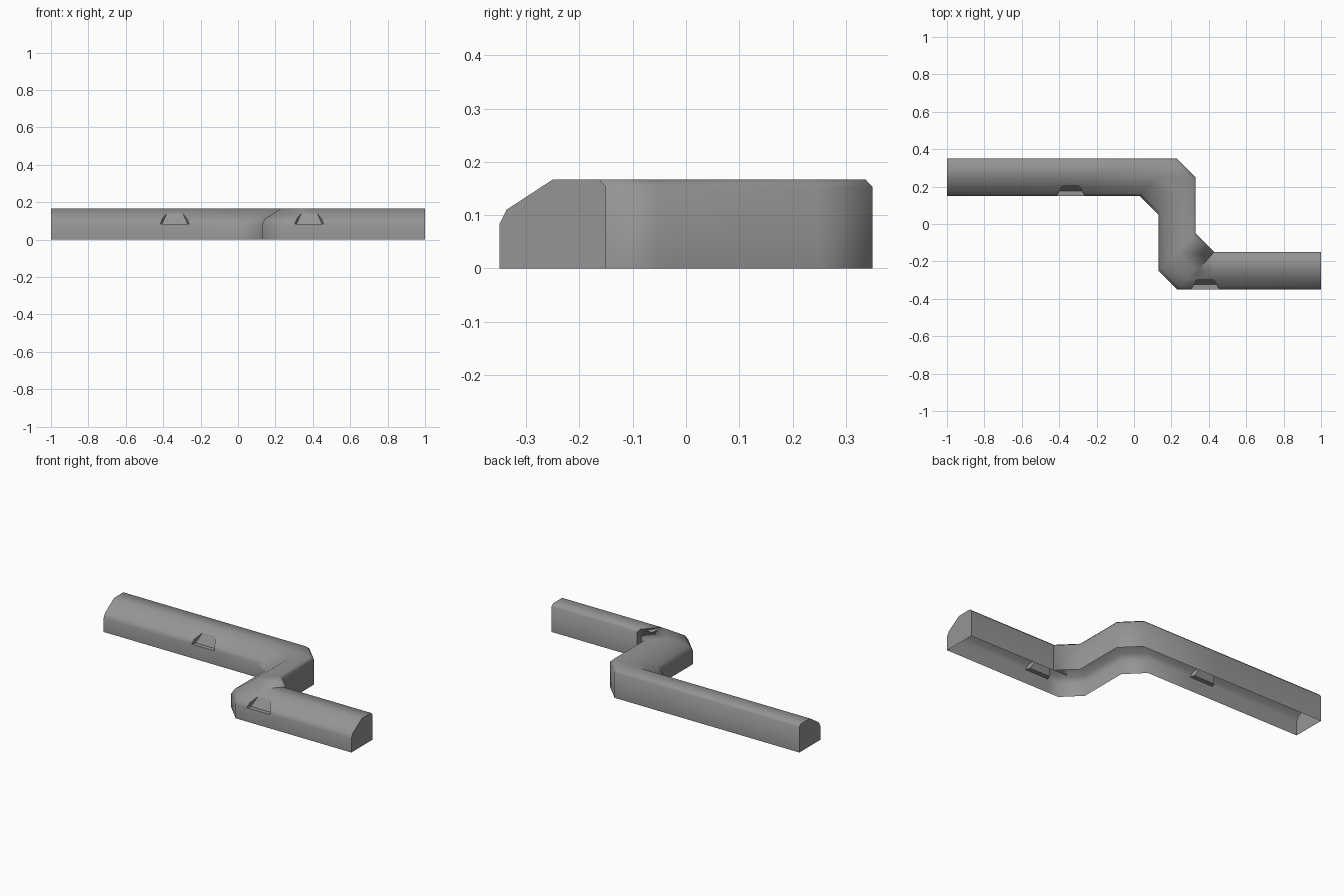
import bpy
import bmesh

default = bpy.data.objects.get("Cube")
if default:
    bpy.data.objects.remove(default, do_unlink=True)

# Material
grey = bpy.data.materials.new("plain_grey")
grey.use_nodes = True
colour = (0.3, 0.3, 0.3, 1.0)
grey.diffuse_color = colour
grey.node_tree.nodes["Principled BSDF"].inputs["Base Color"].default_value = colour

WIDTH = 0.2
# Cross-section from the front foot over the top to the back foot:
# fraction of the width, height, half width of a pocket at that point
PROFILE = [
    (0, 0, 0.077), (0, 0.083, 0.077), (0.065, 0.11, 0.068), (0.286, 0.139, 0.043),
    (0.5, 0.167, 0.043), (0.935, 0.167, 0.043), (1, 0.153, 0.043), (1, 0, 0.043),
]
# Front edge of the run: x, y, kind of station
PATH = [
    (-1, 0.15, "straight"), (-0.338, 0.15, "pocket"),
    (0.03, 0.15, "bend"), (0.13, 0.05, "bend"),
    (0.13, -0.25, "bend"), (0.23, -0.35, "bend"),
    (0.381, -0.35, "pocket"), (1, -0.35, "straight"),
]

bm = bmesh.new()


def add_section(x, y, lean=0, side=0):
    """One cross-section; lean mitres it, side shifts it to a pocket edge."""
    return [bm.verts.new((x + lean * WIDTH * t + side * half, y + WIDTH * t, z))
            for t, z, half in PROFILE]


def add_pocket(a, b, x, y):
    """Recess with a flat floor and a steep back wall between sections a and b."""
    floor_z = PROFILE[1][1]
    fa, fb = (bm.verts.new((x + s * 0.068, y + 0.027, floor_z)) for s in (-1, 1))
    for loop in ((a[1], b[1], fb, fa), (fa, fb, b[3], a[3]),
                 (a[1], fa, a[2]), (a[2], fa, a[3]),
                 (b[1], b[2], fb), (b[2], b[3], fb)):
        bm.faces.new(loop)


# Cross-sections along the run, with pockets in the front
sections, pocket_starts = [], set()
for x, y, kind in PATH:
    if kind == "pocket":
        pocket_starts.add(len(sections))
        a, b = add_section(x, y, side=-1), add_section(x, y, side=1)
        add_pocket(a, b, x, y)
        sections += [a, b]
    else:
        sections.append(add_section(x, y, lean=int(kind == "bend")))

# Smooth shell, left open underneath
for i, (a, b) in enumerate(zip(sections, sections[1:])):
    for j in range(len(PROFILE) - 1):
        if i in pocket_starts and j in (1, 2):
            continue
        bm.faces.new((a[j], b[j], b[j + 1], a[j + 1])).smooth = True

# Flat end caps
bm.faces.new(sections[0])
bm.faces.new(sections[-1][::-1])

# Crisp borders around the caps and pockets
for edge in bm.edges:
    if any(not f.smooth for f in edge.link_faces):
        edge.smooth = False

mesh = bpy.data.meshes.new("stepped_channel")
bm.to_mesh(mesh)
bm.free()
mesh.materials.append(grey)
channel = bpy.data.objects.new("stepped_channel", mesh)
bpy.context.collection.objects.link(channel)
